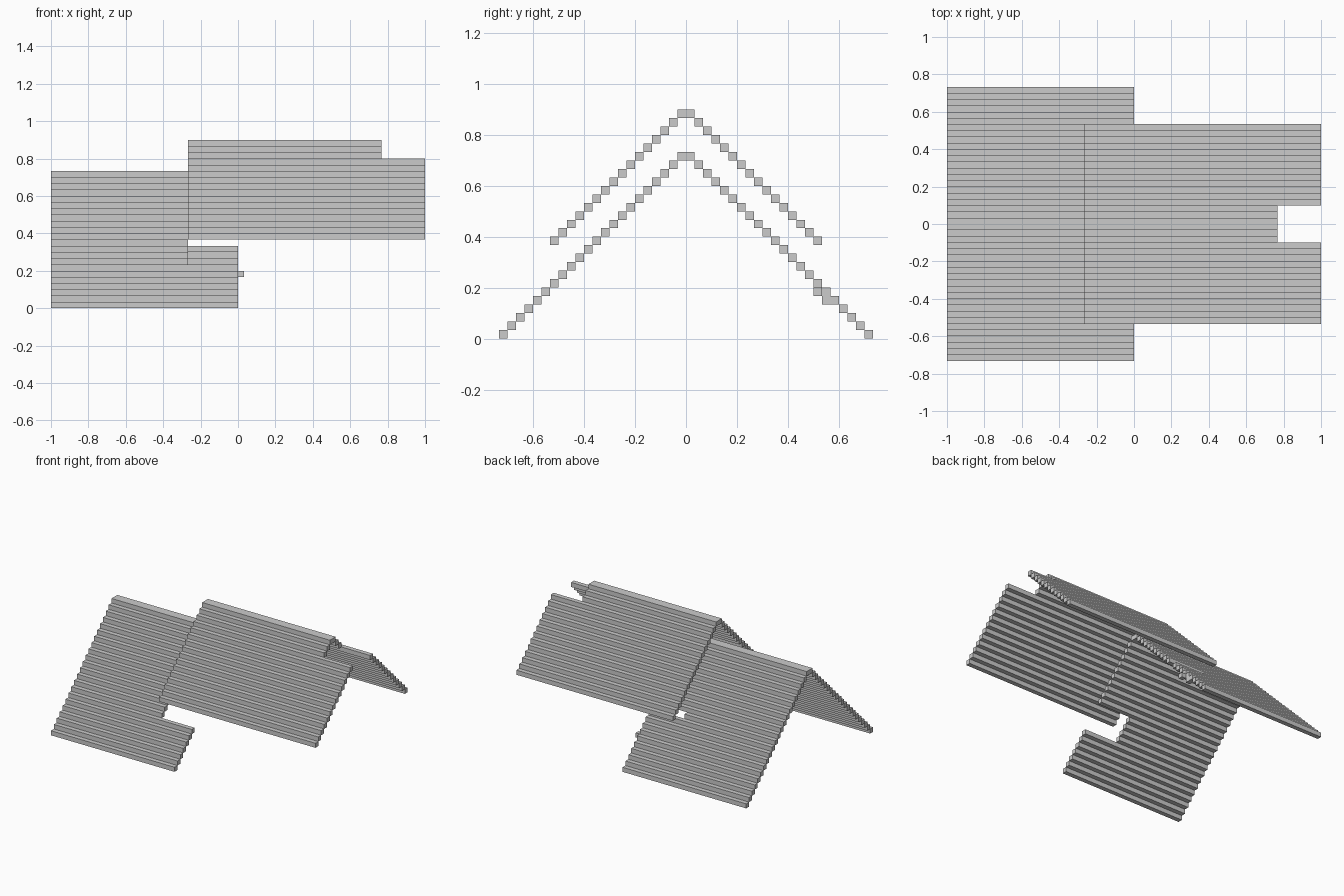
import bpy, bmesh
from mathutils import Matrix, Vector

if "Cube" in bpy.data.objects:
    bpy.data.objects.remove(bpy.data.objects["Cube"])

U = 1 / 30  # one grid step


def add_box(bm, x, y, z):
    """Box given by (min, max) pairs in grid steps."""
    lo, hi = Vector((x[0], y[0], z[0])) * U, Vector((x[1], y[1], z[1])) * U
    m = Matrix.Translation((lo + hi) / 2) @ Matrix.Diagonal((hi - lo).to_4d())
    bmesh.ops.create_cube(bm, size=1, matrix=m)


def finish(name, bm):
    mesh = bpy.data.meshes.new(name)
    bm.to_mesh(mesh)
    bm.free()
    bpy.context.collection.objects.link(bpy.data.objects.new(name, mesh))


def stepped_roof(name, rows, top, x_start, x_end):
    """Gable of square bars; x_end(side, z) gives where each bar stops."""
    bm = bmesh.new()
    add_box(bm, (x_start, x_end(1, top)), (-1, 1), (top, top + 1))
    for i in range(1, rows):
        z = top - i
        for side in (-1, 1):
            y = sorted((side * i, side * (i + 1)))
            add_box(bm, (x_start, x_end(side, z)), y, (z, z + 1))
    finish(name, bm)


# Lower roof: gap in four front bars and one back bar
def lower_end(side, z):
    gap = range(7, 11) if side < 0 else (10,)
    return -8 if z in gap else 0


stepped_roof("lower_roof", 22, 21, -30, lower_end)

# Upper roof: ridge cut short at the right end
stepped_roof("upper_roof", 16, 26, -8, lambda side, z: 23 if z >= 24 else 30)

# Small blocks under the back slope
bm = bmesh.new()
add_box(bm, (0, 1), (15, 16), (5, 6))
add_box(bm, (-1, 0), (16, 17), (4, 5))
finish("small_blocks", bm)
